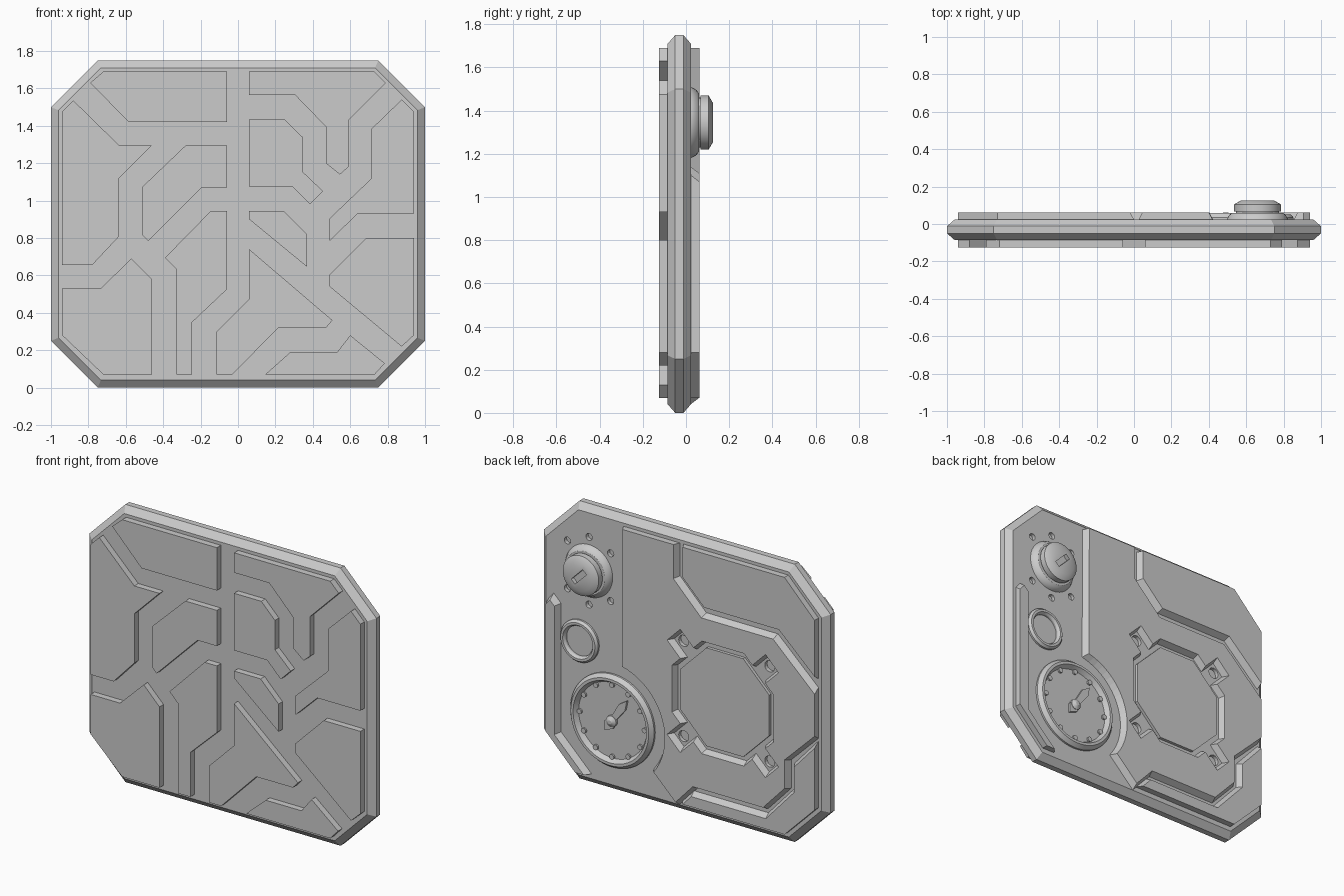
import bpy, bmesh
from math import sin, cos, pi, radians
from mathutils import Vector

if "Cube" in bpy.data.objects:
    bpy.data.objects.remove(bpy.data.objects["Cube"], do_unlink=True)

grey = bpy.data.materials.new("plain grey")
grey.use_nodes = True
grey.diffuse_color = (0.6, 0.6, 0.6, 1)
grey.node_tree.nodes["Principled BSDF"].inputs["Base Color"].default_value = (0.6, 0.6, 0.6, 1)

MID = 0.875                       # height of the slab centre
FRONT, BACK, TOP = -0.085, 0.023, 0.062


def finish(bm, name, smooth=False):
    """Turn a bmesh into a named grey object."""
    bmesh.ops.remove_doubles(bm, verts=bm.verts, dist=1e-5)
    bmesh.ops.recalc_face_normals(bm, faces=bm.faces)
    mesh = bpy.data.meshes.new(name)
    bm.to_mesh(mesh)
    bm.free()
    mesh.materials.append(grey)
    obj = bpy.data.objects.new(name, mesh)
    bpy.context.collection.objects.link(obj)
    if smooth:
        bpy.ops.object.select_all(action='DESELECT')
        obj.select_set(True)
        bpy.context.view_layer.objects.active = obj
        bpy.ops.object.shade_smooth_by_angle(angle=radians(30))
    return obj


def on_border(a, b):
    """True when an edge lies along the outer octagon, where walls stay upright."""
    m = (a + b) / 2
    x, z = abs(m.x), abs(m.y - MID)
    return x > 0.93 or z > 0.795 or x + z > 1.52


def grow(points, amount, keep_border=True):
    """Offset an outline outwards with mitred corners."""
    pts = [Vector(p) for p in points]
    n = len(pts)
    area = sum(pts[i - 1].cross(pts[i]) for i in range(n))
    side = 1 if area > 0 else -1
    lines = []
    for i in range(n):
        a, b = pts[i], pts[(i + 1) % n]
        d = (b - a).normalized()
        normal = Vector((d.y, -d.x)) * side
        lines.append((normal, 0 if keep_border and on_border(a, b) else amount))
    out = []
    for i in range(n):
        (n1, d1), (n2, d2) = lines[i - 1], lines[i]
        det = n1.cross(n2)
        if abs(det) < 0.01:
            out.append(pts[i] + n2 * d2)
        else:
            out.append(pts[i] + Vector((d1 * n2.y - d2 * n1.y, n1.x * d2 - n2.x * d1)) / det)
    return out


def loft(name, *sections):
    """Solid through (outline, y) sections that share a point count."""
    bm = bmesh.new()
    rings = [[bm.verts.new((p[0], y, p[1])) for p in pts] for pts, y in sections]
    n = len(rings[0])
    for r, s in zip(rings, rings[1:]):
        for i in range(n):
            j = (i + 1) % n
            bm.faces.new((r[i], r[j], s[j], s[i]))
    bm.faces.new(rings[0])
    bm.faces.new(rings[-1])
    return finish(bm, name)


def front_plate(name, *pts):
    return loft(name, (pts, -0.125), (pts, FRONT))


def back_plate(name, *pts):
    return loft(name, (grow(pts, 0.02), BACK), (pts, TOP))


def circle(x, z, r, n=16):
    return [(x + r * cos(2 * pi * i / n), z + r * sin(2 * pi * i / n)) for i in range(n)]


def lathe(name, x, z, profile, n=48):
    """Spin a (radius, y) profile about an axis along y."""
    bm = bmesh.new()
    rings = [[bm.verts.new((px, y, pz)) for px, pz in circle(x, z, r, n)] for r, y in profile]
    for r, s in zip(rings, rings[1:]):
        for i in range(n):
            j = (i + 1) % n
            bm.faces.new((r[i], r[j], s[j], s[i]))
    return finish(bm, name, True)


def cut(target, cutter):
    cutter.hide_render = True
    cutter.hide_set(True)
    mod = target.modifiers.new("cut", 'BOOLEAN')
    mod.operation, mod.solver, mod.object = 'DIFFERENCE', 'EXACT', cutter


# Slab with cut corners and bevelled rim
rim = [(.75, 0), (1, .25), (1, 1.5), (.75, 1.75), (-.75, 1.75), (-1, 1.5), (-1, .25), (-.75, 0)]
inner = grow(rim, -0.04, False)
slab = loft("slab", (inner, FRONT), (rim, -0.05), (rim, -0.012), (inner, BACK))

# Front plates separated by channels
front_plate("front_plate_top_right", (-.79, 1.63), (-.72, 1.69), (-.06, 1.69), (-.06, 1.42), (-.585, 1.42))
front_plate("front_plate_top_left", (.06, 1.69), (.73, 1.69), (.79, 1.63), (.59, 1.43), (.59, 1.18),
            (.545, 1.14), (.47, 1.2), (.47, 1.395), (.305, 1.565), (.06, 1.565))
front_plate("front_plate_side_right", (-.94, 1.475), (-.88, 1.535), (-.635, 1.295), (-.46, 1.295),
            (-.635, 1.12), (-.635, .81), (-.78, .655), (-.94, .655))
front_plate("front_plate_hook", (-.28, 1.295), (-.06, 1.295), (-.06, 1.07), (-.195, 1.07),
            (-.48, .785), (-.51, .815), (-.51, 1.075))
front_plate("front_plate_centre", (.06, 1.435), (.25, 1.435), (.345, 1.34), (.345, 1.155),
            (.455, 1.05), (.385, .98), (.29, 1.075), (.06, 1.075))
front_plate("front_plate_side_left", (.875, 1.54), (.94, 1.475), (.94, .93), (.64, .93),
            (.49, .785), (.49, .905), (.715, 1.12), (.715, 1.385))
front_plate("front_plate_small", (.06, .945), (.245, .945), (.37, .82), (.37, .645), (.06, .9))
front_plate("front_plate_low_left", (.685, .8), (.94, .8), (.94, .28), (.875, .22), (.49, .54), (.49, .605))
front_plate("front_plate_wedge", (.06, .74), (.505, .36), (.47, .32), (.215, .32), (-.03, .07),
            (-.115, .07), (-.115, .3), (.06, .475))
front_plate("front_plate_leg", (-.145, .945), (-.06, .945), (-.06, .525), (-.245, .35),
            (-.245, .07), (-.33, .07), (-.33, .635), (-.39, .695))
front_plate("front_plate_low_right", (-.94, .53), (-.735, .53), (-.57, .69), (-.46, .58),
            (-.46, .07), (-.72, .07), (-.94, .28))
front_plate("front_plate_bottom", (.28, .19), (.53, .19), (.6, .28), (.785, .13), (.73, .07), (.145, .07))

# Main back panel, curved round the dial
DIAL = (.49, .45)
arc = [(DIAL[0] + .385 * cos(radians(a)), DIAL[1] + .385 * sin(radians(a))) for a in range(103, 218, 6)]
panel = back_plate("back_main_panel", (.4, 1.69), *arc, (.03, .07), (-.09, .2), (-.58, .2), (-.73, .36),
                   (-.73, .54), (-.94, .745), (-.94, 1.01), (-.65, 1.28), (-.15, 1.28), (.045, 1.475), (.045, 1.69))
back_plate("back_upper_plate", (-.02, 1.69), (-.02, 1.5), (-.17, 1.35), (-.69, 1.35), (-.94, 1.12),
           (-.94, 1.475), (-.73, 1.69))
back_plate("back_lower_plate", (-.02, .07), (-.08, .135), (-.6, .135), (-.795, .35), (-.795, .51),
           (-.94, .67), (-.94, .28), (-.73, .07))
back_plate("back_side_strip", (.94, 1.07), (.905, 1.11), (.875, 1.08), (.875, .27), (.67, .07), (.73, .07), (.94, .28))

# Octagonal recess with four diagonal tabs
HATCH, APO = Vector((-.3, .78)), 0.355
outline = []
for k in range(4):
    u = Vector((cos(pi / 4 + k * pi / 2), sin(pi / 4 + k * pi / 2)))
    v = Vector((-u.y, u.x))
    half = APO * 0.414
    for a, b in ((APO, -half), (APO, -.065), (.485, -.065), (.485, .065), (APO, .065), (APO, half)):
        outline.append(HATCH + u * a + v * b)
cut(panel, loft("recess_cutter", (grow(outline, -.02, False), .015), (grow(outline, .003, False), .07)))
octagon = [HATCH + Vector((cos(a), sin(a))) * .335 for a in [pi / 8 + i * pi / 4 for i in range(8)]]
loft("hatch_plate", (octagon, BACK - .005), (octagon, .042))

# Drilled holes: ring round the knob and one in each tab
KNOB = (.66, 1.345)
spots = [(KNOB[0] + .213 * cos(radians(a)), KNOB[1] + .213 * sin(radians(a)), .022)
         for a in (45, 90, 135, 225, 270, 315)]
spots += [(HATCH.x + sx * .3, HATCH.y + sz * .3, .035) for sx in (-1, 1) for sz in (-1, 1)]
for x, z, r in spots:
    cut(slab, loft("hole_cutter", (circle(x, z, r), 0), (circle(x, z, r), .05)))

# Lock knob with key slot
knob = lathe("knob", *KNOB, [(0, .01), (.165, .01), (.165, BACK), (.15, .05), (.135, .06), (.115, .06),
                             (.115, .068), (.125, .068), (.125, .105), (.09, .125), (0, .125)])
slot = [(KNOB[0] + s * a + t * .013, KNOB[1] - s * a + t * .013)
        for s, t, a in ((1, 1, .04), (1, -1, .04), (-1, -1, .04), (-1, 1, .04))]
cut(knob, loft("slot_cutter", (slot, .1), (slot, .15)))

# Small ring
lathe("small_ring", .72, .89, [(.1, .01), (.132, .01), (.132, .035), (.12, .05), (.105, .05), (.095, .035), (.095, .01)])

# Dial: rim, face, ticks and pointer
lathe("dial", *DIAL, [(0, .01), (.292, .01), (.292, .035), (.272, .06), (.255, .06), (.237, .03), (0, .03)], 64)
for i in range(12):
    a = i * pi / 6
    tick = circle(DIAL[0] + .226 * cos(a), DIAL[1] + .226 * sin(a), .016, 10)
    loft("dial_tick", (tick, .025), (tick, .042))
aim = Vector((-.57, .82))
across = Vector((-aim.y, aim.x))
hand = [Vector(DIAL) + aim * a + across * b for a, b in
        ((-.08, 0), (-.03, .035), (.03, .018), (.13, .026), (.19, 0), (.13, -.026), (.03, -.018), (-.03, -.035))]
loft("dial_pointer", (hand, .025), (hand, .045))
lathe("dial_hub", *DIAL, [(.035, .03), (.035, .048), (.012, .062), (0, .062)], 24)
